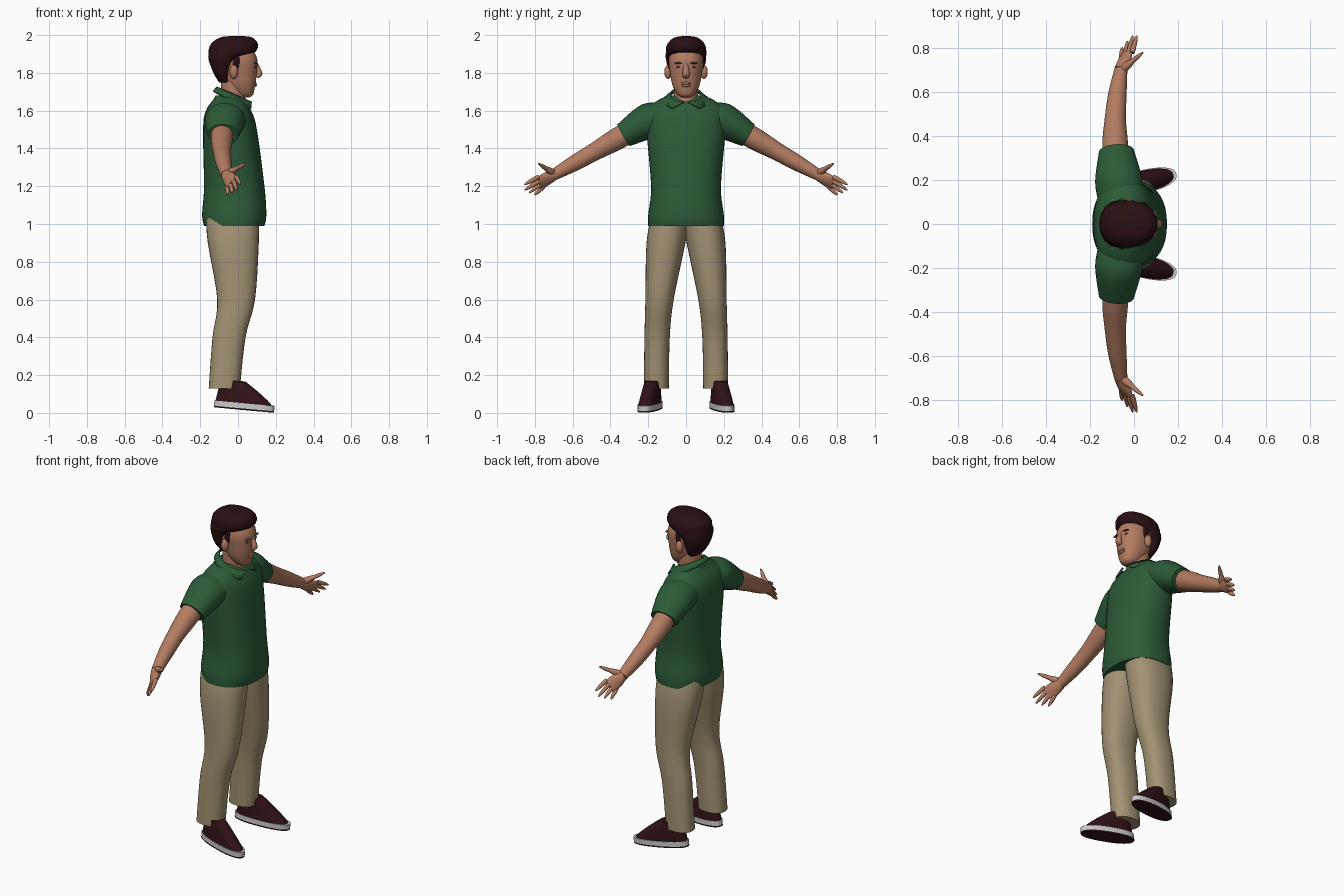
import bpy, bmesh, math, random
from mathutils import Vector, Matrix

random.seed(4)
default_cube = bpy.data.objects.get("Cube")
if default_cube:
    bpy.data.objects.remove(default_cube, do_unlink=True)


def material(name, *rgb):
    mat = bpy.data.materials.new(name)
    mat.use_nodes = True
    mat.diffuse_color = (*rgb, 1)
    shader = mat.node_tree.nodes["Principled BSDF"]
    shader.inputs["Base Color"].default_value = (*rgb, 1)
    shader.inputs["Roughness"].default_value = .8
    return mat


SKIN = material("skin", .45, .2, .12)
SHADE = material("dark skin", .17, .07, .05)
GREEN = material("green shirt", .025, .105, .04)
KHAKI = material("khaki cloth", .36, .29, .17)
HAIR = material("dark brown hair", .022, .005, .006)
SHOE = material("maroon shoe", .03, .006, .008)
WHITE = material("white rubber", .6, .6, .6)


def finish(name, bm, mat):
    bmesh.ops.recalc_face_normals(bm, faces=bm.faces)
    mesh = bpy.data.meshes.new(name)
    bm.to_mesh(mesh)
    bm.free()
    mesh.materials.append(mat)
    mesh.polygons.foreach_set("use_smooth", [True] * len(mesh.polygons))
    mesh.set_sharp_from_angle(angle=math.radians(50))
    obj = bpy.data.objects.new(name, mesh)
    bpy.context.scene.collection.objects.link(obj)
    return obj


def spline(a, b, c, d, t):
    return (2 * b + (c - a) * t + (2 * a - 5 * b + 4 * c - d) * t ** 2
            + (3 * b - a - 3 * c + d) * t ** 3) / 2


def squared(value, power):
    return math.copysign(abs(value) ** (2 / power), value)


def loft(name, rings, mat, sides=32, power=2, ripple=0):
    """Skin smoothly through rings given as (centre, half axis u, half axis v)."""
    path, last, steps = [], len(rings) - 1, 5
    for i in range(last):
        near = [rings[max(0, min(last, i + k))] for k in (-1, 0, 1, 2)]
        for s in range(steps):
            path.append([spline(*column, s / steps) for column in zip(*near)])
    path.append(rings[last])
    bm, rows = bmesh.new(), []
    for k, (centre, u, v) in enumerate(path):
        row = []
        for i in range(sides):
            angle = math.tau * i / sides
            swell = 1 + ripple * math.sin(2 * i + k)
            offset = u * squared(math.cos(angle), power) + v * squared(math.sin(angle), power)
            row.append(bm.verts.new(centre + offset * swell))
        rows.append(row)
    for lower, upper in zip(rows, rows[1:]):
        for i in range(sides):
            bm.faces.new((lower[i - 1], lower[i], upper[i], upper[i - 1]))
    bm.faces.new(rows[0])
    bm.faces.new(rows[-1])
    return finish(name, bm, mat)


def level(z, back, front, half_width, y=0):
    """Horizontal ring between a back and a front x position."""
    centre = Vector(((back + front) / 2, y, z))
    return centre, Vector(((front - back) / 2, 0, 0)), Vector((0, half_width, 0))


def limb(name, points, mat, across=(1, 0, 0), side=1, **options):
    """Tube through (position, half width along 'across', half thickness)."""
    flip = Vector((1, side, 1))
    centres = [Vector(point[0]) * flip for point in points]
    rings = []
    for i, (_, width, thickness) in enumerate(points):
        along = (centres[min(i + 1, len(centres) - 1)] - centres[max(i - 1, 0)]).normalized()
        u = Vector(across) * flip
        u = (u - along * u.dot(along)).normalized()
        rings.append((centres[i], u * width, along.cross(u) * thickness))
    loft(name, rings, mat, **options)


def straight(start, end, radii):
    """Evenly spaced limb points with the given round radii."""
    count = len(radii) - 1
    return [(start.lerp(end, i / count), r, r) for i, r in enumerate(radii)]


def ball(name, location, size, mat):
    bm = bmesh.new()
    shape = Matrix.Translation(location) @ Matrix.Diagonal((*size, 1))
    bmesh.ops.create_uvsphere(bm, u_segments=20, v_segments=12, radius=1, matrix=shape)
    finish(name, bm, mat)


# Shirt body
loft("shirt_body", [level(*ring) for ring in (
    (.99, -.18, .14, .2), (1.05, -.19, .15, .2), (1.2, -.18, .14, .185),
    (1.5, -.185, .1, .21), (1.6, -.17, .07, .21), (1.66, -.13, .03, .14),
    (1.68, -.12, .01, .08))], GREEN, sides=40, power=2.3)


# Collar: folded strip around the neck with two points at the front
def collar_point(bm, turn, gap, radius_x, radius_y, height, slope):
    angle = gap + (math.tau - 2 * gap) * turn
    return bm.verts.new((radius_x * math.cos(angle) - .02, radius_y * math.sin(angle),
                         height - slope * math.cos(angle)))


bm = bmesh.new()
previous = None
for i in range(33):
    edge = (collar_point(bm, i / 32, .14, .09, .08, 1.685, .04),
            collar_point(bm, i / 32, .66, .11, .12, 1.65, .05))
    if previous:
        bm.faces.new((*previous, *reversed(edge)))
    previous = edge
collar = finish("shirt_collar", bm, GREEN)
thickness = collar.modifiers.new("thickness", "SOLIDIFY")
thickness.thickness = .01
thickness.offset = 0

# Neck, head and face
loft("neck", [level(z, -.09, front, .064) for z, front in ((1.58, .04), (1.64, .04), (1.78, .03))], SKIN)
loft("head", [level(*ring) for ring in (
    (1.67, .02, .06, .02), (1.685, -.02, .08, .045), (1.73, -.06, .09, .07),
    (1.8, -.11, .1, .085), (1.88, -.13, .1, .09), (1.97, -.08, .05, .05))],
    SKIN, sides=36, power=2.2)
limb("nose", [((.095, 0, 1.85), .01, .01), ((.113, 0, 1.795), .019, .016),
              ((.1, 0, 1.777), .015, .01)], SKIN, across=(0, 1, 0))
for lip, z in (("upper_lip", 1.745), ("lower_lip", 1.733)):
    ball(lip, (.09, 0, z), (.01, .025, .007), SKIN)

# Hair with an upswept front and loose tufts on the crown
loft("hair", [level(*ring) for ring in (
    (1.75, -.1, -.04, .06), (1.8, -.13, -.03, .09), (1.87, -.155, .01, .105),
    (1.91, -.155, .09, .107), (1.95, -.145, .105, .1), (1.985, -.1, .08, .065),
    (1.995, -.04, .03, .02))], HAIR, sides=48, power=2.15, ripple=.012)
for i in range(26):
    angle, spread = random.uniform(0, math.tau), random.uniform(.3, .85)
    root = Vector((.11 * spread * math.cos(angle) - .04, .09 * spread * math.sin(angle),
                   1.985 - .06 * spread ** 3))
    tip = root + Vector((.05, root.y * .2, .01 - .02 * spread))
    limb("hair_tuft", straight(root, tip, (.01, .008, .001)), HAIR, sides=8)

# Parts that come in pairs
for side, word in ((1, "left"), (-1, "right")):
    ball(word + "_ear", (-.022, side * .095, 1.805), (.022, .02, .037), SKIN)
    ball(word + "_eye", (.09, side * .036, 1.832), (.008, .015, .006), SHADE)
    ball(word + "_eyebrow", (.093, side * .038, 1.852), (.012, .024, .005), SHADE)
    ball(word + "_sideburn", (-.01, side * .085, 1.86), (.02, .013, .045), HAIR)

    # Sleeve and bare arm
    shoulder, wrist = Vector((-.08, .26, 1.51)), Vector((-.06, .7, 1.26))
    limb(word + "_sleeve", [((-.06, .1, 1.555), .1, .085), ((-.07, .2, 1.545), .107, .094),
                            ((-.08, .33, 1.47), .08, .066)], GREEN, side=side)
    arm = straight(shoulder, wrist, (.058, .058, .048, .042, .03))
    for i, point in enumerate(arm):
        point[0].x -= .015 * math.sin(math.pi * i / 4)
    limb(word + "_arm", arm, SKIN, side=side)

    # Hand: palm, fanned fingers and raised thumb
    spread = Vector((.64, .38, .66))
    forward = Vector((.15, .8, -.55))
    knuckles = Vector((-.03, .78, 1.215))
    limb(word + "_palm", [(wrist, .03, .03), (wrist.lerp(knuckles, .5), .04, .024),
                          (knuckles, .04, .012)], SKIN, spread, side)
    fingers = ("index", .07), ("middle", .085), ("ring", .07), ("little", .05)
    for k, (finger, length) in enumerate(fingers):
        fan = spread * (1.5 - k)
        base = knuckles + fan * .025 - forward * .02
        tip = knuckles + fan * .033 + forward * length
        limb(f"{word}_{finger}_finger", straight(base, tip, (.011, .012, .011, .009, .004)),
             SKIN, spread, side, sides=12)
    thumb = straight(Vector((-.05, .705, 1.27)), Vector((.04, .78, 1.32)), (.02, .018, .012, .01, .004))
    limb(word + "_thumb", thumb, SKIN, (0, 0, 1), side, sides=14)

    # Trouser leg, narrowing to the ankle
    loft(word + "_trouser_leg", [level(z, back, front, half, side * y) for z, back, front, half, y in (
        (1.05, -.17, .11, .1, .08), (.9, -.16, .11, .103, .106), (.6, -.11, .09, .075, .14),
        (.4, -.135, .04, .067, .153), (.13, -.155, .01, .066, .157))], KHAKI, power=2.3)

    # Shoe: turned outward, toe pitched down
    upper = []
    for i in range(6):
        rise = i / 5
        upper.append(level(.03 + .12 * rise, .02 * rise - .157,
                           .155 - .16 * rise ** 1.2, .05 - .012 * rise))
    outsole, sole = ([level(z, -.162, .165, .053) for z in heights]
                     for heights in ((0, .008), (.008, .036)))
    place = (Matrix.Translation((.03, side * .19, .016)) @ Matrix.Rotation(side * .22, 4, "Z")
             @ Matrix.Rotation(.09, 4, "Y"))
    for part, rings, mat in (("outsole", outsole, SHOE), ("sole", sole, WHITE), ("shoe", upper, SHOE)):
        loft(f"{word}_{part}", rings, mat, power=2.4).matrix_world = place
